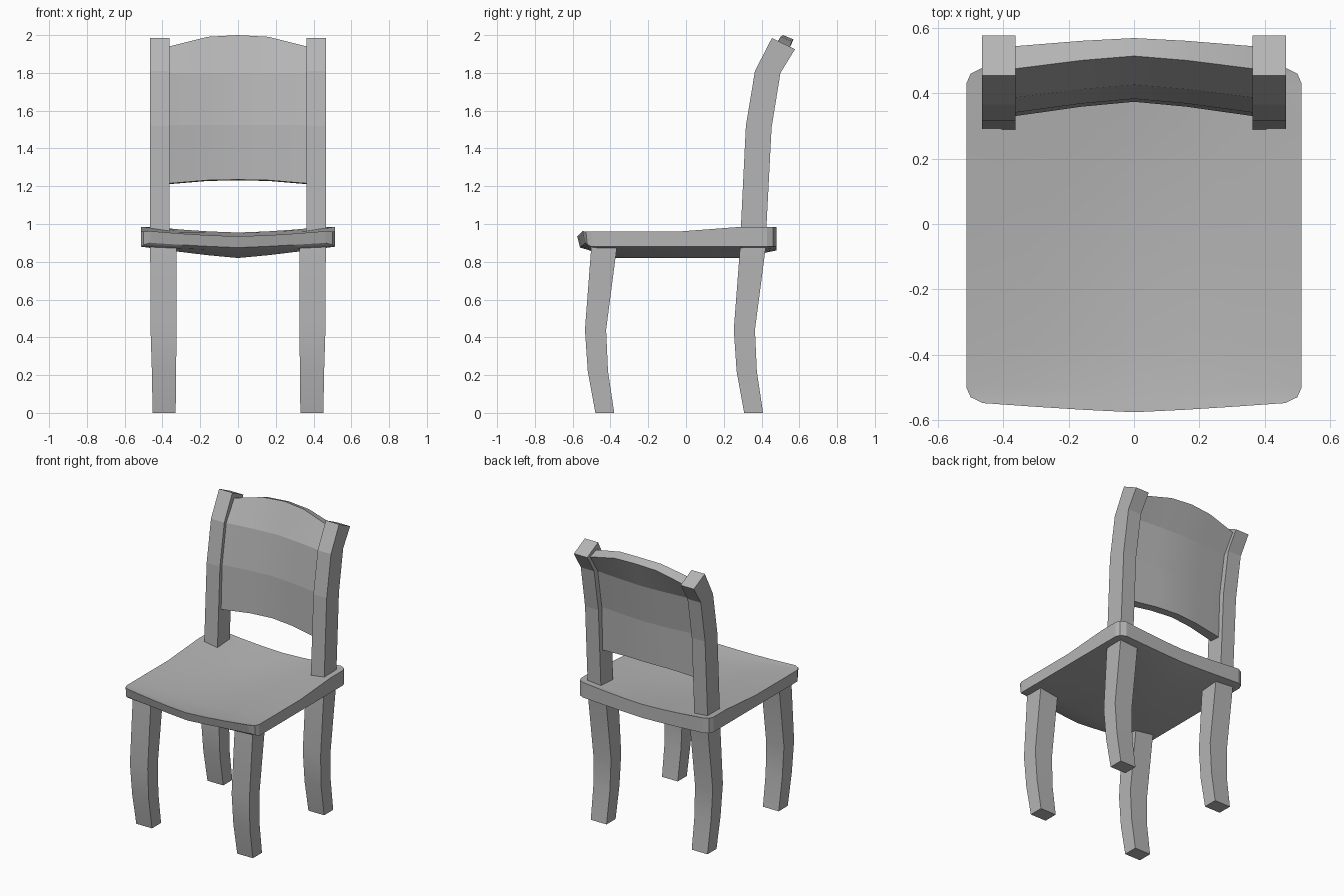
import bpy, bmesh, math

if "Cube" in bpy.data.objects:
    bpy.data.objects.remove(bpy.data.objects["Cube"])

GREY = bpy.data.materials.new("grey")
GREY.diffuse_color = (0.46, 0.46, 0.46, 1)
GREY.use_nodes = True
GREY.node_tree.nodes["Principled BSDF"].inputs["Base Color"].default_value = GREY.diffuse_color


def loft(name, rings, creased=False):
    """Skin rings of equal even length; ends are closed with strips of quads."""
    bm = bmesh.new()
    vs = [[bm.verts.new(p) for p in r] for r in rings]
    n = len(rings[0])
    for a, b in zip(vs, vs[1:]):
        for i in range(n):
            j = (i + 1) % n
            bm.faces.new((a[i], a[j], b[j], b[i]))
    for r in (vs[0], vs[-1]):
        for i in range(n // 2 - 1):
            bm.faces.new((r[i], r[i + 1], r[n - 2 - i], r[n - 1 - i]))
    if creased:                       # keep the bends between rings hard
        for r in vs:
            for i in range(n):
                bm.edges.get((r[i], r[(i + 1) % n])).smooth = False
    bmesh.ops.recalc_face_normals(bm, faces=bm.faces)
    me = bpy.data.meshes.new(name)
    bm.to_mesh(me)
    bm.free()
    me.materials.append(GREY)
    ob = bpy.data.objects.new(name, me)
    bpy.context.collection.objects.link(ob)
    bpy.ops.object.select_all(action='DESELECT')
    ob.select_set(True)
    bpy.context.view_layer.objects.active = ob
    bpy.ops.object.shade_smooth_by_angle(angle=math.radians(15))
    return ob


def bar(name, sections, side, dy=0.0, creased=False):
    """Bar from sections: x inner, x outer, front (y, z), back (y, z)."""
    rings = []
    for xi, xo, (yf, zf), (yb, zb) in sections:
        rings.append([(side * xi, yf + dy, zf), (side * xo, yf + dy, zf),
                      (side * xo, yb + dy, zb), (side * xi, yb + dy, zb)])
    return loft(name, rings, creased)


# Legs: the same curved bar four times; back posts on the rear pair
LEG = [(0.33, 0.452, (-0.48, 0), (-0.38, 0)),
       (0.328, 0.456, (-0.52, 0.22), (-0.413, 0.22)),
       (0.325, 0.463, (-0.535, 0.44), (-0.423, 0.44)),
       (0.325, 0.465, (-0.50, 0.90), (-0.363, 0.90))]
POST = [(0.362, 0.465, (0.288, 0.93), (0.423, 0.93)),
        (0.362, 0.465, (0.317, 1.52), (0.453, 1.51)),
        (0.362, 0.465, (0.365, 1.81), (0.50, 1.80)),
        (0.362, 0.465, (0.455, 1.985), (0.577, 1.925))]
for side, label in ((-1, "left"), (1, "right")):
    bar("front_leg_" + label, LEG, side)
    bar("back_leg_" + label, LEG, side, 0.788)
    bar("back_post_" + label, POST, side, creased=True)

# Backrest: rows of side y, side z, centre y, centre z, back offset (y, z)
XS = [-0.365, -0.16, 0, 0.16, 0.365]
BOW = [0, 0.66, 1, 0.66, 0]      # depth of the curve across the width
ARCH = [0, 0.85, 1, 0.85, 0]     # height of the curve across the width
rings = []
for ys, zs, yc, zc, oy, oz in [(0.33, 1.215, 0.374, 1.235, 0.06, -0.004),
                               (0.341, 1.525, 0.383, 1.525, 0.06, -0.006),
                               (0.387, 1.80, 0.426, 1.80, 0.058, -0.015),
                               (0.475, 1.94, 0.514, 2.0, 0.055, -0.023)]:
    front, back = [], []
    for x, b, a in zip(XS, BOW, ARCH):
        y, z = ys + (yc - ys) * b, zs + (zc - zs) * a
        front.append((x, y, z))
        back.append((x, y + oy + 0.014 * (1 - b), z + oz))
    rings.append(front + back[::-1])
loft("backrest", rings, creased=True)

# Seat: rows of y, half width, centre bow, underside inset,
# top z at side / centre, underside z at side / centre
SEAT = [(-0.548, 0.463, -0.028, 0.015, 0.962, 0.935, 0.900, 0.875),
        (-0.530, 0.500, -0.020, 0.008, 0.961, 0.932, 0.890, 0.870),
        (-0.500, 0.513, -0.010, 0, 0.960, 0.925, 0.880, 0.860),
        (-0.370, 0.513, 0, 0, 0.960, 0.915, 0.880, 0.820),
        (-0.040, 0.513, 0, 0, 0.960, 0.912, 0.880, 0.820),
        (0.290, 0.513, 0, 0, 0.985, 0.930, 0.880, 0.820),
        (0.430, 0.513, 0, 0, 0.985, 0.950, 0.880, 0.850),
        (0.460, 0.500, 0, 0, 0.985, 0.953, 0.880, 0.856),
        (0.478, 0.463, 0, 0, 0.985, 0.955, 0.880, 0.860)]
TS = [-1, -0.63, -0.32, 0, 0.32, 0.63, 1]
rings = []
for y, w, bow, inset, ts, tc, bs, bc in SEAT:
    top, under = [], []
    for t in TS:
        f = abs(t) ** 1.5
        yy = y + bow * (1 - abs(t) ** 1.2)
        top.append((t * w, yy, tc + (ts - tc) * f))
        under.append((t * w, yy + inset, bc + (bs - bc) * abs(t) ** 1.2))
    rings.append(top + under[::-1])
loft("seat", rings)
